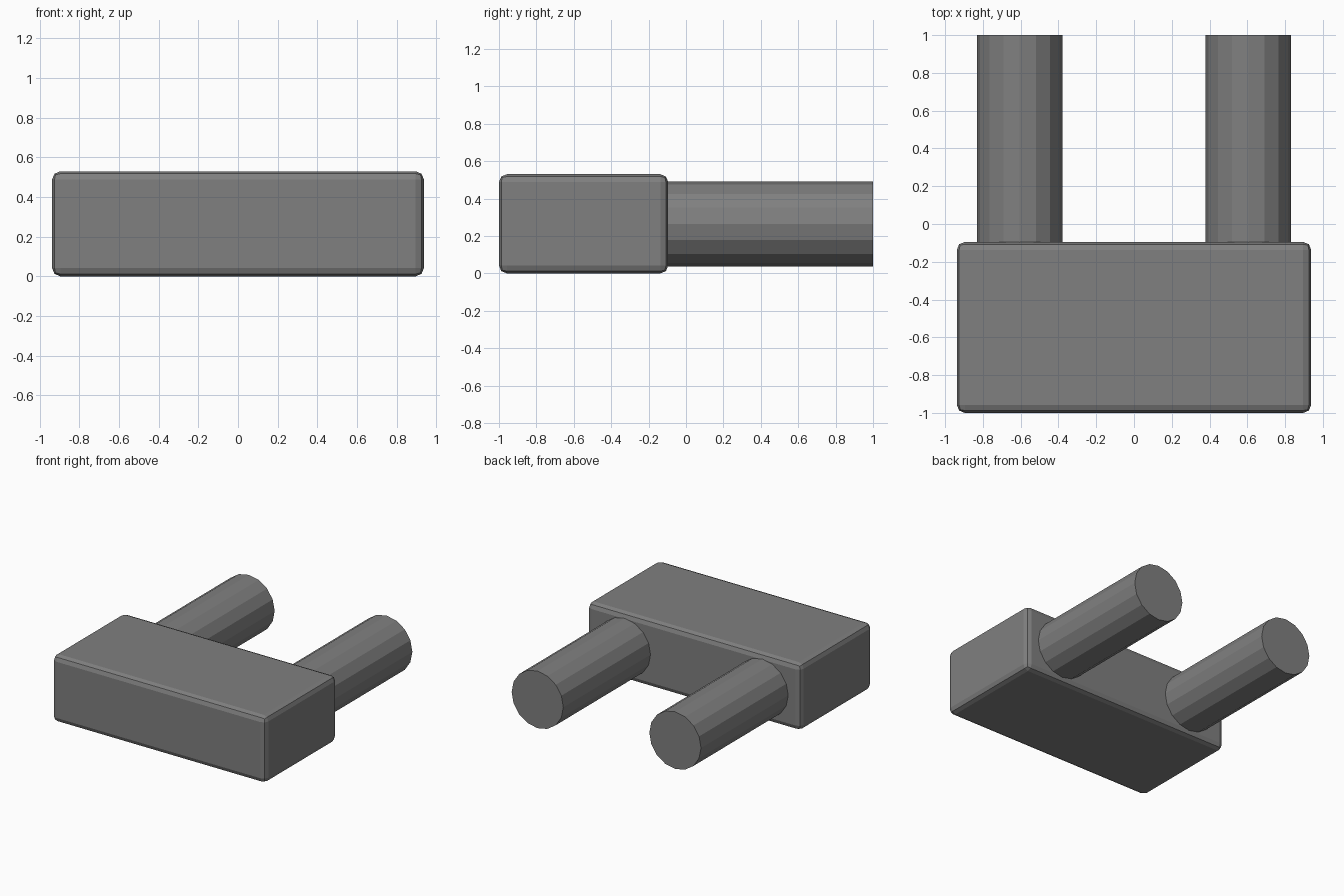
import bpy
import math

if "Cube" in bpy.data.objects:
    bpy.data.objects.remove(bpy.data.objects["Cube"])

# Single grey material
grey = bpy.data.materials.new("mid grey")
grey.diffuse_color = (0.215, 0.215, 0.215, 1.0)
grey.use_nodes = True
grey.node_tree.nodes["Principled BSDF"].inputs["Base Color"].default_value = grey.diffuse_color

Y_FRONT, Y_STEP, Y_BACK = -1.0, -0.095, 1.0
HEIGHT, WIDTH = 0.53, 1.876

# Body: rounded block
bpy.ops.mesh.primitive_cube_add(size=1, location=(0, (Y_FRONT + Y_STEP) / 2, HEIGHT / 2))
body = bpy.context.object
body.name = "body_block"
body.scale = (WIDTH, Y_STEP - Y_FRONT, HEIGHT)
bpy.ops.object.transform_apply(location=False, rotation=False, scale=True)
bevel = body.modifiers.new("edge_rounding", 'BEVEL')
bevel.width = 0.042
bevel.segments = 2
body.data.materials.append(grey)


# Prongs: 16-sided rods leaving the back of the block
def prong(name, x):
    start = Y_STEP - 0.06
    bpy.ops.mesh.primitive_cylinder_add(
        vertices=16, radius=0.227, depth=Y_BACK - start,
        location=(x, (start + Y_BACK) / 2, HEIGHT / 2),
        rotation=(math.pi / 2, 0, 0))
    rod = bpy.context.object
    rod.name = name
    rod.data.materials.append(grey)


for side, label in ((-1, "left"), (1, "right")):
    prong(label + "_prong", side * 0.605)
